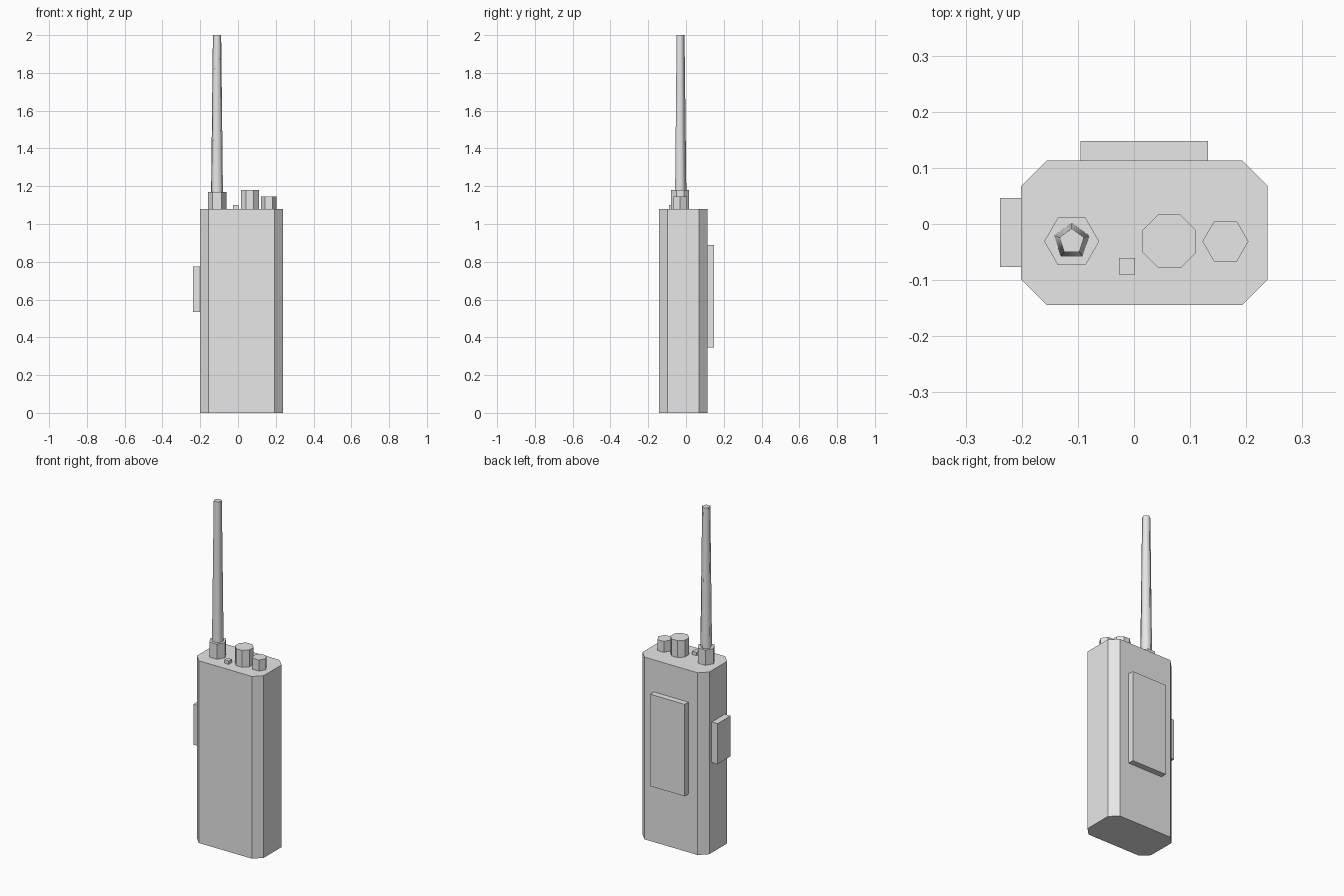
import bpy, bmesh, math

cube = bpy.data.objects.get("Cube")
if cube:
    bpy.data.objects.remove(cube, do_unlink=True)

grey = bpy.data.materials.new("light_grey")
grey.use_nodes = True
grey.diffuse_color = (0.8, 0.8, 0.8, 1)
grey.node_tree.nodes["Principled BSDF"].inputs["Base Color"].default_value = (0.8, 0.8, 0.8, 1)


def loft(name, bottom, top, z0, z1):
    """Closed solid between two matching outlines."""
    bm = bmesh.new()
    low = [bm.verts.new((x, y, z0)) for x, y in bottom]
    high = [bm.verts.new((x, y, z1)) for x, y in top]
    bm.faces.new(low[::-1])
    bm.faces.new(high)
    n = len(low)
    for i in range(n):
        j = (i + 1) % n
        bm.faces.new((low[i], low[j], high[j], high[i]))
    mesh = bpy.data.meshes.new(name)
    bm.to_mesh(mesh)
    bm.free()
    mesh.materials.append(grey)
    obj = bpy.data.objects.new(name, mesh)
    bpy.context.collection.objects.link(obj)
    return obj


def box(name, x0, x1, y0, y1, z0, z1):
    outline = [(x0, y0), (x1, y0), (x1, y1), (x0, y1)]
    return loft(name, outline, outline, z0, z1)


def ring(sides, radius, x, y, turn):
    angles = [math.radians(turn) + math.tau * i / sides for i in range(sides)]
    return [(x + radius * math.cos(a), y + radius * math.sin(a)) for a in angles]


def prism(name, sides, x, r0, r1, z0, z1, turn=0):
    y = -0.031
    return loft(name, ring(sides, r0, x, y, turn), ring(sides, r1, x, y, turn), z0, z1)


# Body with chamfered upright corners
X0, X1, Y0, Y1, C = -0.201, 0.238, -0.144, 0.113, 0.045
outline = [(X0 + C, Y0), (X1 - C, Y0), (X1, Y0 + C), (X1, Y1 - C),
           (X1 - C, Y1), (X0 + C, Y1), (X0, Y1 - C), (X0, Y0 + C)]
TOP = 1.08
loft("body", outline, outline, 0, TOP)

# Back clip plate and side talk button
box("back_plate", -0.095, 0.132, Y1 - 0.01, 0.148, 0.345, 0.89)
box("side_button", -0.239, X0 + 0.01, -0.077, 0.046, 0.535, 0.775)

# Controls on the top
SINK = TOP - 0.005
prism("antenna_collar", 6, -0.111, 0.049, 0.049, SINK, 1.17)
prism("large_knob", 8, 0.063, 0.0515, 0.0515, SINK, 1.18, 22.5)
prism("small_knob", 6, 0.163, 0.041, 0.041, SINK, 1.145)
box("top_button", -0.027, 0.002, -0.09, -0.061, SINK, 1.1)

# Tapered five-sided antenna, softly shaded around its sides
antenna = prism("antenna", 5, -0.111, 0.033, 0.023, 1.16, 2.0, 90)
bpy.ops.object.select_all(action="DESELECT")
antenna.select_set(True)
bpy.context.view_layer.objects.active = antenna
bpy.ops.object.shade_smooth_by_angle(angle=math.radians(80))
